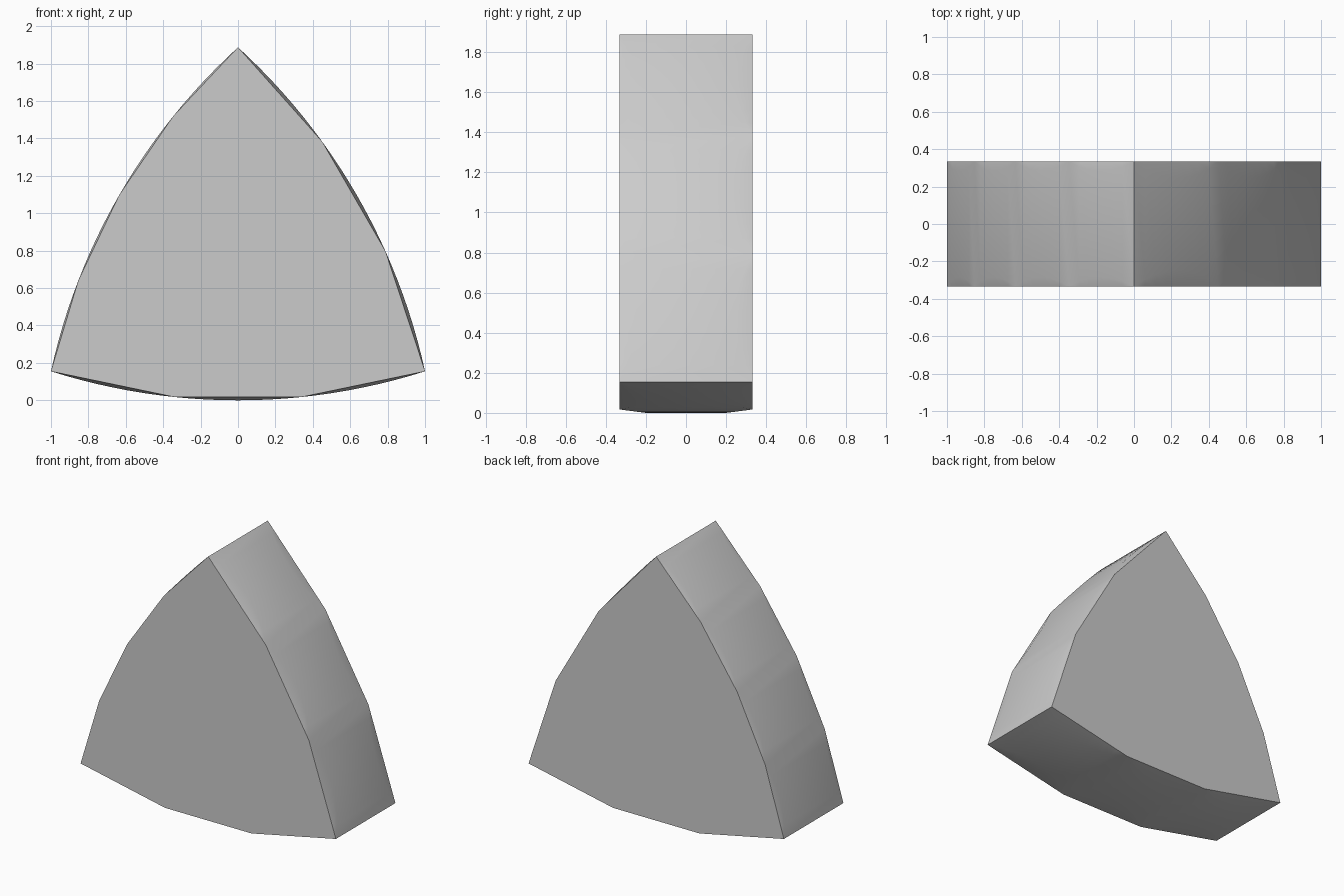
import bpy, bmesh, math
from mathutils import Vector

if "Cube" in bpy.data.objects:
    bpy.data.objects.remove(bpy.data.objects["Cube"])

HALF = 0.333           # half thickness
SAG = 0.155            # bulge of each side
N = 24                 # fine steps per side
R = (1 + SAG ** 2) / (2 * SAG)
HALF_ANGLE = math.asin(1 / R)

corners = [Vector((-1, SAG)), Vector((1, SAG)), Vector((0, SAG + math.sqrt(3)))]
# coarse facets at the rims and chamfer slope for bottom, right and left sides
sides = [(3, 0.13), (3, 0.2), (4, 0.2)]


def arc_point(a, b, t):
    """Point on the bulged side from corner a to corner b."""
    along = (b - a).normalized()
    out = Vector((along.y, -along.x))
    ang = HALF_ANGLE * (2 * t - 1)
    return (a + b) / 2 + along * R * math.sin(ang) + out * (R * math.cos(ang) - R + SAG)


# outline: faceted rim point, smooth wall point, depth of the scallop
outline = []
for i, (facets, slope) in enumerate(sides):
    a, b = corners[i], corners[(i + 1) % 3]
    for j in range(N):
        step = N // facets
        k = j // step
        p, q = arc_point(a, b, k * step / N), arc_point(a, b, (k + 1) * step / N)
        arc = arc_point(a, b, j / N)
        d = (q - p).normalized()
        rim = p + d * (arc - p).dot(d)
        outline.append((rim, arc, (arc - rim).length / slope))

# rings from front to back
bm = bmesh.new()
rings = [
    [bm.verts.new((r.x, -HALF, r.y)) for r, s, c in outline],
    [bm.verts.new((s.x, -HALF + c, s.y)) for r, s, c in outline],
    [bm.verts.new((s.x, HALF - c, s.y)) for r, s, c in outline],
    [bm.verts.new((r.x, HALF, r.y)) for r, s, c in outline],
]
count = len(outline)
for lo, hi in zip(rings, rings[1:]):
    for i in range(count):
        j = (i + 1) % count
        bm.faces.new((lo[i], lo[j], hi[j], hi[i]))
bm.faces.new(rings[0])
bm.faces.new(rings[3])
bmesh.ops.remove_doubles(bm, verts=bm.verts, dist=0.0005)
bmesh.ops.recalc_face_normals(bm, faces=bm.faces)

mesh = bpy.data.meshes.new("rounded_triangle_block")
bm.to_mesh(mesh)
bm.free()
block = bpy.data.objects.new("rounded_triangle_block", mesh)
bpy.context.collection.objects.link(block)
bpy.context.view_layer.objects.active = block
block.select_set(True)
bpy.ops.object.shade_smooth_by_angle(angle=math.radians(30))
